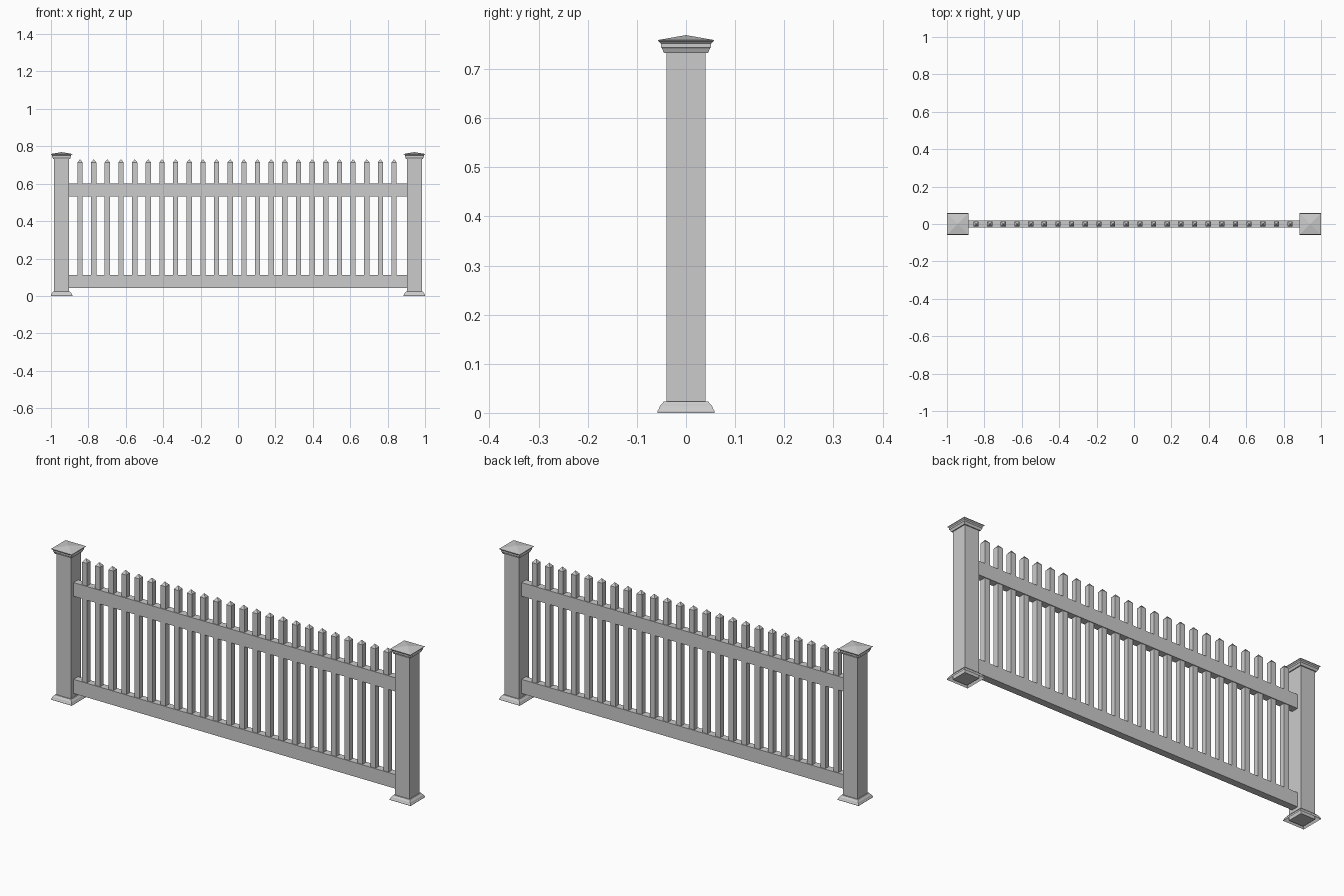
import bpy
import bmesh

default = bpy.data.objects.get("Cube")
if default:
    bpy.data.objects.remove(default, do_unlink=True)

grey = bpy.data.materials.new("fence_grey")
grey.use_nodes = True
colour = (0.6, 0.6, 0.6, 1)
grey.diffuse_color = colour
grey.node_tree.nodes["Principled BSDF"].inputs["Base Color"].default_value = colour


def stack(name, x, rings, cap_bottom=True, cap_top=True, apex=None):
    """Loft rectangles given as (half_x, half_y, z), with an optional pyramid tip."""
    bm = bmesh.new()
    loops = [[bm.verts.new((sx * hx, sy * hy, z))
              for sx, sy in ((-1, -1), (1, -1), (1, 1), (-1, 1))]
             for hx, hy, z in rings]
    for low, high in zip(loops, loops[1:]):
        for i in range(4):
            j = (i + 1) % 4
            bm.faces.new((low[i], low[j], high[j], high[i]))
    if cap_bottom:
        bm.faces.new(loops[0][::-1])
    if apex is not None:
        tip = bm.verts.new((0, 0, apex))
        for i in range(4):
            bm.faces.new((loops[-1][i], loops[-1][(i + 1) % 4], tip))
    elif cap_top:
        bm.faces.new(loops[-1])
    mesh = bpy.data.meshes.new(name)
    bm.to_mesh(mesh)
    bm.free()
    mesh.materials.append(grey)
    obj = bpy.data.objects.new(name, mesh)
    obj.location.x = x
    bpy.context.collection.objects.link(obj)
    return obj


def square(profile):
    return [(h, h, z) for h, z in profile]


# Moulding profiles as (half width, height)
BASE = [(0.058, 0), (0.058, 0.004), (0.056, 0.007), (0.053, 0.014),
        (0.049, 0.018), (0.045, 0.0235), (0.04, 0.0235)]
CAP = [(0.04, 0.733), (0.045, 0.733), (0.049, 0.742), (0.051, 0.744),
       (0.051, 0.752), (0.054, 0.755), (0.057, 0.757), (0.057, 0.759)]

# Posts with open base mouldings and pyramid caps
POST_X = 0.943
for side, sign in (("left", 1), ("right", -1)):
    x = sign * POST_X
    stack(side + "_post", x, square([(0.04, 0), (0.04, 0.74)]))
    stack(side + "_post_base", x, square(BASE), cap_bottom=False, cap_top=False)
    stack(side + "_post_cap", x, square(CAP), apex=0.769)

# Horizontal rails
for name, low, high in (("lower_rail", 0.042, 0.113), ("upper_rail", 0.531, 0.6)):
    stack(name, 0, [(0.904, 0.018, low), (0.904, 0.018, high)])

# Pickets with pointed tops
COUNT, SPACING = 24, 0.073
for i in range(COUNT):
    x = -0.005 + (i - (COUNT - 1) / 2) * SPACING
    stack(f"picket_{i + 1}", x, square([(0.014, 0.06), (0.014, 0.714)]), apex=0.731)
